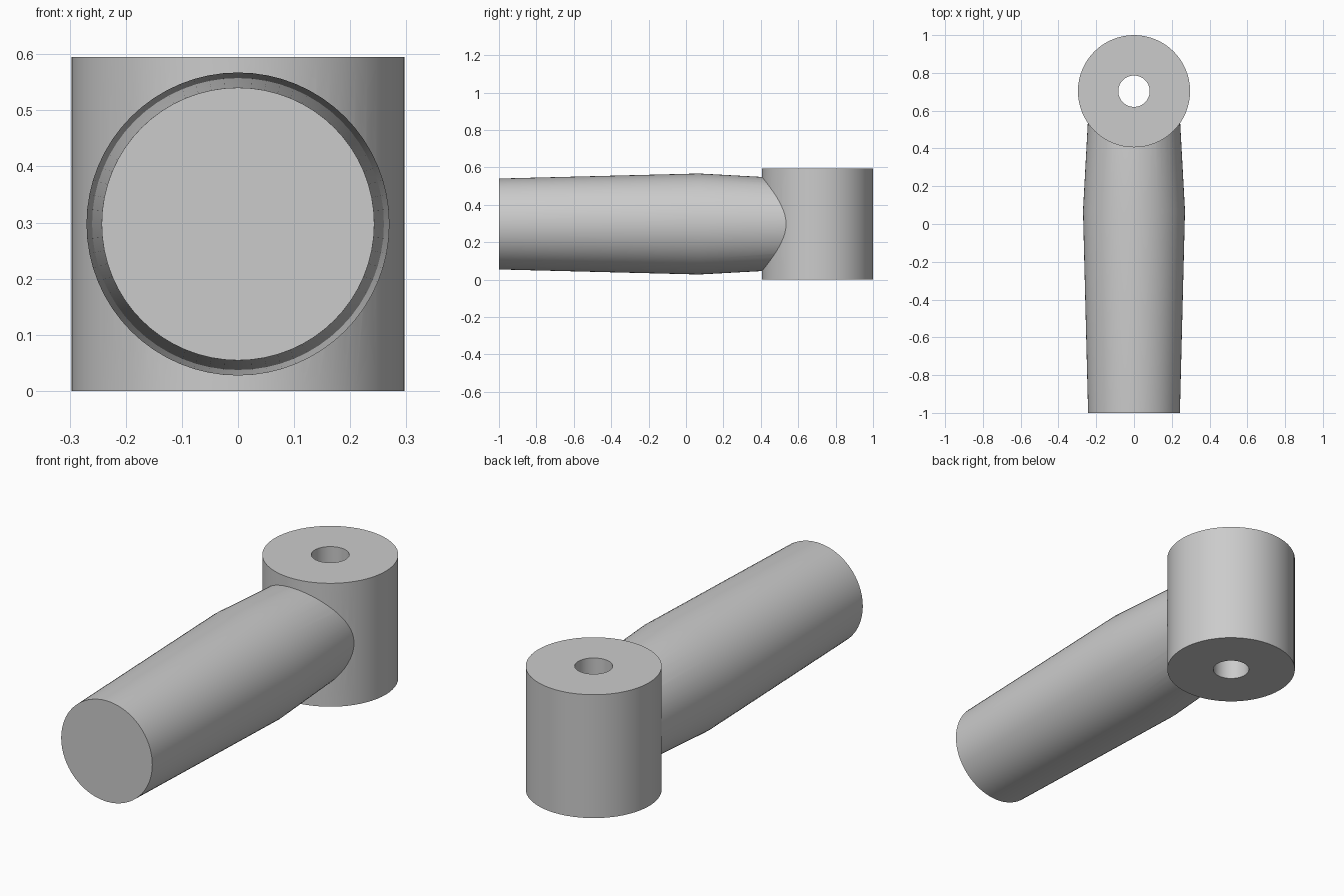
import bpy
import bmesh
from math import radians
from mathutils import Matrix, Vector

cube = bpy.data.objects.get("Cube")
if cube:
    bpy.data.objects.remove(cube, do_unlink=True)

HEIGHT = 0.595
HUB_Y = 0.703

grey = bpy.data.materials.new("plain_grey")
grey.use_nodes = True
grey.diffuse_color = (0.6, 0.6, 0.6, 1)
grey.node_tree.nodes["Principled BSDF"].inputs["Base Color"].default_value = (0.6, 0.6, 0.6, 1)


def lathe(name, profile, matrix, closed=False, segments=64):
    """Revolve (radius, height) points about z, then place the result."""
    bm = bmesh.new()
    verts = [bm.verts.new((r, 0, h)) for r, h in profile]
    edges = [bm.edges.new(pair) for pair in zip(verts, verts[1:])]
    if closed:
        edges.append(bm.edges.new((verts[-1], verts[0])))
    bmesh.ops.spin(bm, geom=verts + edges, cent=(0, 0, 0), axis=(0, 0, 1),
                   angle=radians(360), steps=segments, use_merge=True)
    bmesh.ops.remove_doubles(bm, verts=bm.verts, dist=1e-5)
    if not closed:
        bmesh.ops.holes_fill(bm, edges=[e for e in bm.edges if e.is_boundary], sides=0)
    bmesh.ops.recalc_face_normals(bm, faces=bm.faces)
    bm.transform(matrix)
    mesh = bpy.data.meshes.new(name)
    bm.to_mesh(mesh)
    bm.free()
    mesh.materials.append(grey)
    obj = bpy.data.objects.new(name, mesh)
    bpy.context.collection.objects.link(obj)
    return obj


# Upright hub with a bore through it
hub = lathe("grip_and_hub",
            [(0.083, 0), (0.297, 0), (0.297, HEIGHT), (0.083, HEIGHT)],
            Matrix.Translation((0, HUB_Y, 0)), closed=True)

# Round grip, widest near the middle, ending inside the hub wall
grip = lathe("grip", [(0.243, -1), (0.27, 0.07), (0.241, 0.6)],
             Matrix.Translation((0, 0, HEIGHT / 2)) @ Matrix.Rotation(radians(-90), 4, "X"))

# Join the grip to the hub as one clean solid
bpy.ops.object.select_all(action="DESELECT")
hub.select_set(True)
bpy.context.view_layer.objects.active = hub
union = hub.modifiers.new("join_grip", "BOOLEAN")
union.operation = "UNION"
union.solver = "EXACT"
union.object = grip
bpy.ops.object.modifier_apply(modifier=union.name)
bpy.data.objects.remove(grip, do_unlink=True)
bpy.ops.object.shade_smooth_by_angle(angle=radians(25))
